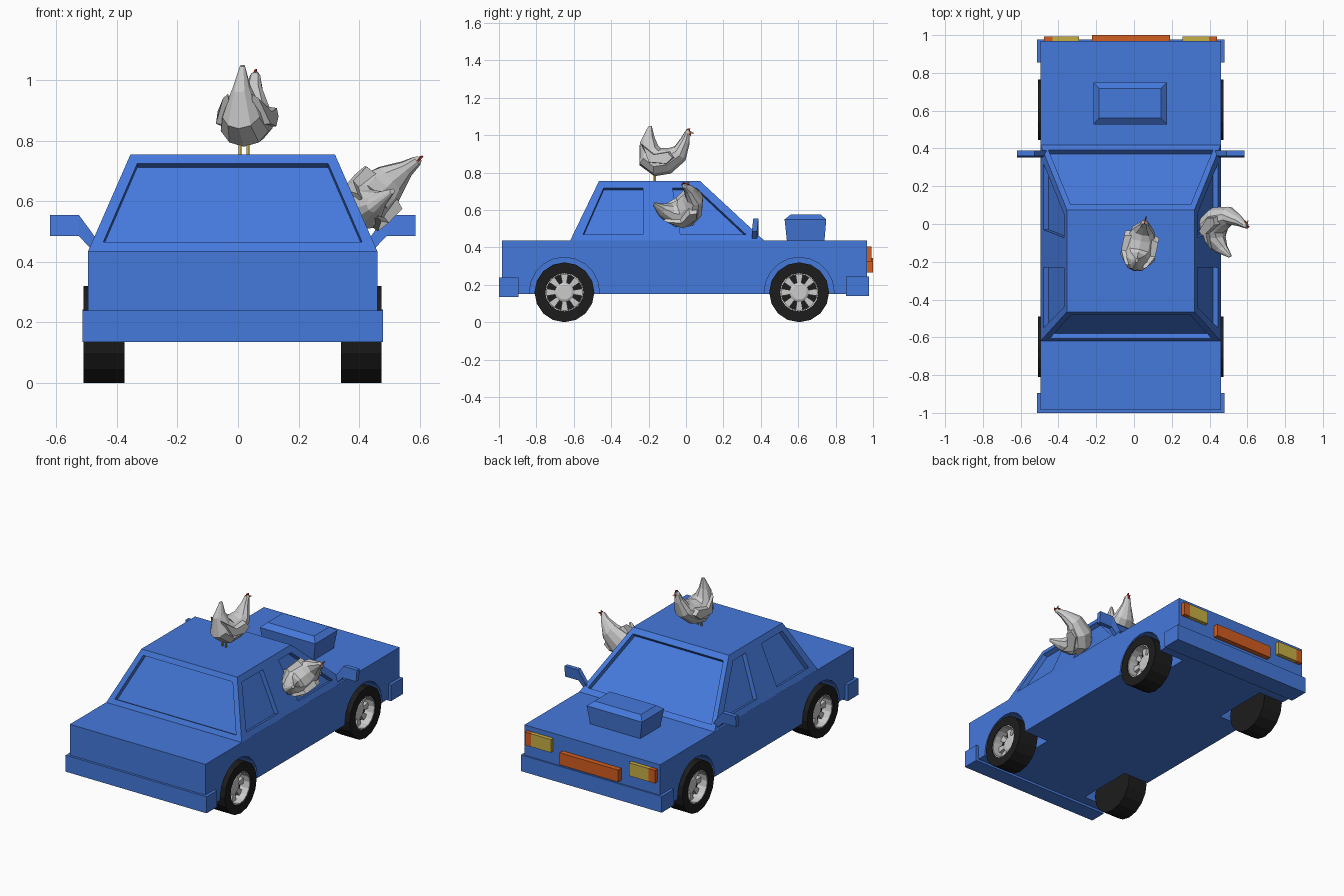
import bpy, bmesh
from math import sin, cos, pi, radians
from mathutils import Vector, Matrix

if "Cube" in bpy.data.objects:
    bpy.data.objects.remove(bpy.data.objects["Cube"])

CX = -0.0175  # car centre line


def material(name, rgb):
    m = bpy.data.materials.new(name)
    m.diffuse_color = (*rgb, 1)
    m.use_nodes = True
    m.node_tree.nodes["Principled BSDF"].inputs["Base Color"].default_value = m.diffuse_color
    return m


BLUE = material("blue_paint", (0.06, 0.19, 0.71))
BLACK = material("rubber", (0.012, 0.012, 0.012))
ORANGE = material("orange_lens", (0.65, 0.11, 0.015))
YELLOW = material("yellow_lens", (0.58, 0.43, 0.06))
RED = material("red_comb", (0.6, 0.03, 0.02))


def loft(name, rings, mat=None, caps=True, closed=False, matrix=None):
    """Skin a list of equal-length point rings."""
    bm = bmesh.new()
    vs = [[bm.verts.new(p) for p in r] for r in rings]
    n = len(vs[0])
    pairs = list(zip(vs, vs[1:])) + ([(vs[-1], vs[0])] if closed else [])
    for a, b in pairs:
        for i in range(n):
            j = (i + 1) % n
            bm.faces.new((a[i], a[j], b[j], b[i]))
    if caps and not closed:
        bm.faces.new(vs[0])
        bm.faces.new(vs[-1])
    bmesh.ops.recalc_face_normals(bm, faces=bm.faces)
    if matrix:
        bm.transform(matrix)
    me = bpy.data.meshes.new(name)
    bm.to_mesh(me)
    bm.free()
    ob = bpy.data.objects.new(name, me)
    bpy.context.collection.objects.link(ob)
    if mat:
        me.materials.append(mat)
    return ob


def rect(x0, x1, y0, y1, z):
    return [(x0, y0, z), (x1, y0, z), (x1, y1, z), (x0, y1, z)]


def box(name, x0, x1, y0, y1, z0, z1, mat=None):
    return loft(name, [rect(x0, x1, y0, y1, z0), rect(x0, x1, y0, y1, z1)], mat)


def circle_x(x, y, z, r, n=16):
    return [(x, y + r * cos(2 * pi * i / n), z + r * sin(2 * pi * i / n)) for i in range(n)]


def cut(ob, cutters):
    for c in cutters:
        c.hide_render = True
        m = ob.modifiers.new("cut", 'BOOLEAN')
        m.object, m.operation, m.solver = c, 'DIFFERENCE', 'EXACT'
    dg = bpy.context.evaluated_depsgraph_get()
    me = bpy.data.meshes.new_from_object(ob.evaluated_get(dg))
    ob.modifiers.clear()
    ob.data = me
    me.materials.clear()
    me.materials.append(BLUE)
    for p in me.polygons:
        p.material_index = 0
    for c in cutters:
        bpy.data.objects.remove(c)


# lower body with wheel wells
body = box("body", CX - .4775, CX + .4775, -.985, .968, .15, .436, BLUE)
AXLES = (-.65, .605)
cut(body, [loft("well_cutter", [circle_x(CX + s * .3, y, .16, .187, 20),
                                circle_x(CX + s * .6, y, .16, .187, 20)])
           for y in AXLES for s in (-1, 1)])

# cabin with recessed windows
cabin = loft("cabin", [rect(CX - .4775, CX + .4775, -.62, .42, .435),
                       rect(CX - .3375, CX + .3375, -.465, .075, .755)], BLUE)


def window(points, normal):
    n = Vector(normal).normalized()
    return loft("window_cutter", [[Vector(p) + n * .05 for p in points],
                                  [Vector(p) - n * .03 for p in points]])


def end_window(y_at, hw0, z0, hw1, z1, normal):
    return window([(CX - hw0, y_at(z0), z0), (CX + hw0, y_at(z0), z0),
                   (CX + hw1, y_at(z1), z1), (CX - hw1, y_at(z1), z1)], normal)


cutters = [end_window(lambda z: -.62 + (z - .435) * .484, .4275, .465, .315, .725, (0, -.32, .155)),
           end_window(lambda z: .42 - (z - .435) * 1.078, .435, .462, .318, .728, (0, .32, .345))]
for s in (-1, 1):
    for outline in ([(-.55, .47), (-.23, .47), (-.23, .718), (-.44, .718)],
                    [(-.03, .47), (.32, .47), (.055, .718), (-.072, .718)]):
        cutters.append(window([(CX + s * (.4775 - (z - .435) * .4375), y, z) for y, z in outline],
                              (s * .32, 0, .14)))
cut(cabin, cutters)

# bumpers
box("rear_bumper", CX - .496, CX + .496, -1, -.895, .135, .24, BLUE)
box("front_bumper", CX - .496, CX + .496, .855, .978, .14, .243, BLUE)

# bonnet scoop
loft("bonnet_scoop", [rect(-.195, .155, .54, .74, .43), rect(-.215, .175, .527, .75, .55),
                      rect(-.185, .142, .562, .718, .577)], BLUE)

# front lights and grille
box("grille", CX - .205, CX + .208, .96, 1, .265, .342, ORANGE)
for s in (-1, 1):
    for name, a, b, mat in (("headlight", .275, .415, YELLOW), ("indicator", .415, .458, ORANGE)):
        box(name, *sorted((CX + s * a, CX + s * b)), .96, .993, .322, .405, mat)

# door mirrors on slanted arms
for s in (-1, 1):
    sections = [(.44, .415, .455), (.46, .435, .49), (.508, .485, .555), (.603, .485, .555)]
    loft("door_mirror", [[(CX + s * x, .352, z0), (CX + s * x, .38, z0),
                          (CX + s * x, .388, z1), (CX + s * x, .36, z1)]
                         for x, z0, z1 in sections], BLUE)

# wheels: tyre, rim wall, hub and spokes
for y in AXLES:
    for s in (-1, 1):
        X = lambda d: CX + s * d
        loft("tyre", [circle_x(X(x), y, .16, r) for x, r in
                      ((.358, .16), (.492, .16), (.492, .103), (.42, .103))], BLACK)
        loft("rim", [circle_x(X(x), y, .16, r) for x, r in
                     ((.425, .1025), (.488, .1025), (.488, .096), (.425, .096))], closed=True)
        loft("hub", [circle_x(X(x), y, .16, r) for x, r in ((.41, .052), (.445, .052), (.452, .04))])
        for k in range(8):
            turn = (Matrix.Translation((0, y, .16)) @ Matrix.Rotation(k * pi / 4, 4, 'X'))
            loft("spoke", [[(X(x), -.011, .045), (X(x), .011, .045),
                            (X(x), .02, .098), (X(x), -.02, .098)] for x in (.418, .445)],
                 matrix=turn)


# chicken: rings given by top point, bottom point (y, z) and half width
RINGS = [(-.185, 1.05, -.205, 1.045, .008), (-.17, .99, -.25, .96, .03),
         (-.15, .945, -.253, .84, .065), (-.135, .93, -.17, .78, .085),
         (-.09, .932, -.08, .795, .083), (-.06, .94, 0, .865, .06),
         (-.025, .985, .022, .955, .028), (0, 1.025, .022, 1.0, .018),
         (.015, 1.03, .028, 1.012, .01)]
PIVOT = Vector((0, -.11, .86))


def chicken(prefix, place):
    m = place @ Matrix.Translation(-PIVOT)
    rings = []
    for ty, tz, by, bz, w in RINGS:
        top, low = Vector((0, ty, tz)), Vector((0, by, bz))
        mid, half = (top + low) / 2, (top - low) / 2
        rings.append([mid + half * cos(a) + Vector((w * sin(a), 0, 0))
                      for a in (2 * pi * i / 10 for i in range(10))])
    loft(prefix + "_body", rings, matrix=m)
    for s in (-1, 1):
        # folded wing
        outline = [(-.235, .955), (-.16, .90), (-.07, .915), (-.04, .88), (-.08, .84), (-.19, .85)]
        loft(prefix + "_wing", [[(s * .04, y, z) for y, z in outline],
                                [(s * (.092 if y > -.2 else .06), -.13 + (y + .13) * .85,
                                  .88 + (z - .88) * .8) for y, z in outline]], matrix=m)
        # leg
        x = s * .0135
        loft(prefix + "_leg", [rect(x - .004, x + .004, -.172, -.164, z) for z in (.755, .82)],
             YELLOW, matrix=m)
    # beak, comb and wattle
    loft(prefix + "_beak", [[(-.006, .02, 1.01), (.006, .02, 1.01), (0, .022, 1.024)],
                            [(-.001, .045, 1.009), (.001, .045, 1.009), (0, .045, 1.012)]],
         ORANGE, matrix=m)
    for name, pts in (("_comb", [(0, 1.02), (.022, 1.022), (.026, 1.036), (.008, 1.034)]),
                      ("_wattle", [(.02, 1.01), (.03, 1.01), (.029, .992)])):
        loft(prefix + name, [[(x, y, z) for y, z in pts] for x in (-.003, .003)], RED, matrix=m)


chicken("roof_chicken", Matrix.Translation((.032, -.11, .86)) @ Matrix.Rotation(radians(-12), 4, 'Z'))

# second chicken leans out of the side window
fwd = Vector((.488, .682, .545)).normalized()
right = fwd.cross(Vector((.591, -.716, .369))).normalized()
up = right.cross(fwd)
chicken("window_chicken", Matrix.Translation((.44, .02, .61)) @ Matrix((right, fwd, up)).transposed().to_4x4())
